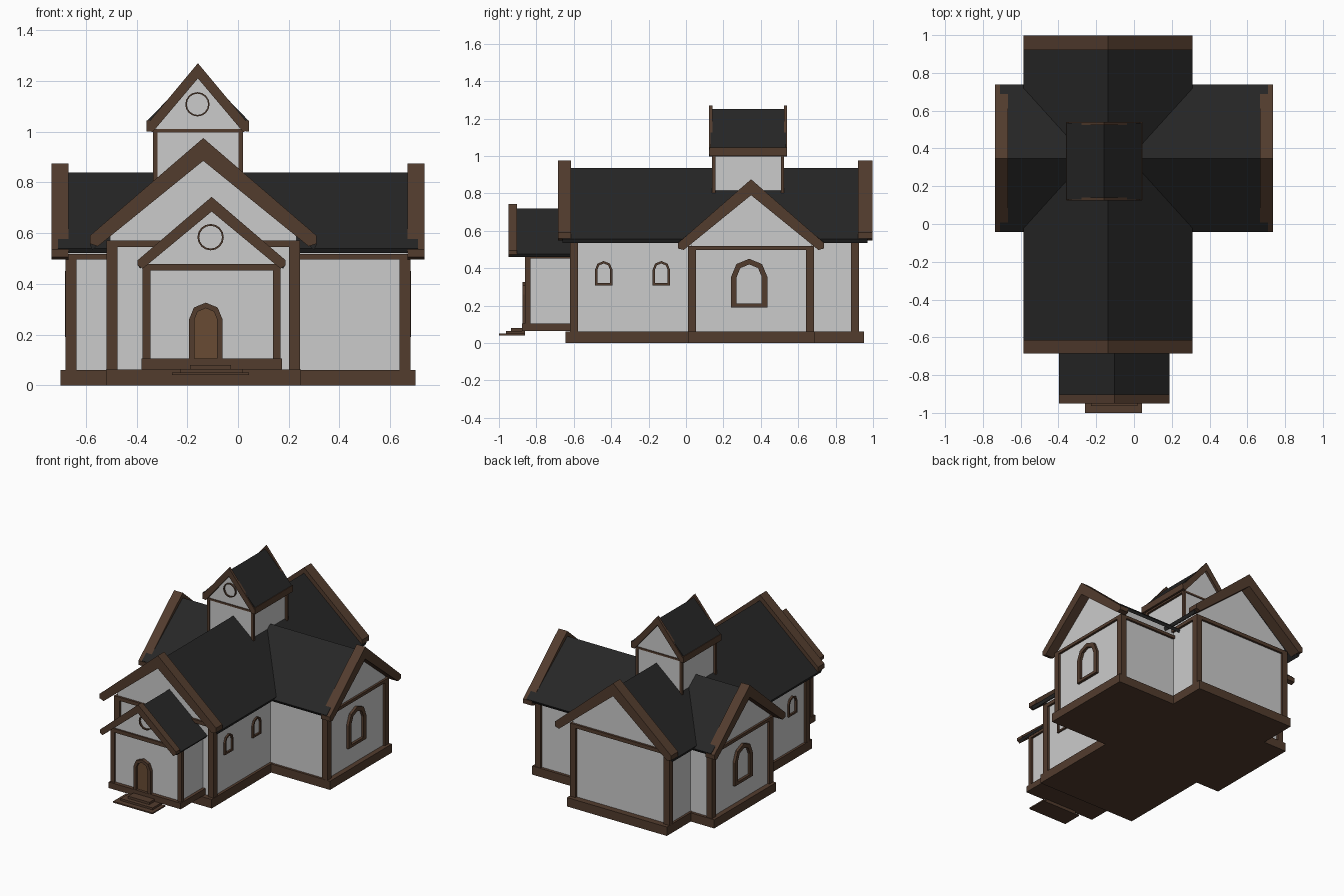
import bpy, bmesh
from math import pi, sin, cos

if "Cube" in bpy.data.objects:
    bpy.data.objects.remove(bpy.data.objects["Cube"])


def material(name, rgb):
    m = bpy.data.materials.new(name)
    m.diffuse_color = (*rgb, 1)
    m.use_nodes = True
    m.node_tree.nodes["Principled BSDF"].inputs["Base Color"].default_value = m.diffuse_color
    return m


WOOD = material("dark_wood", (0.085, 0.045, 0.027))
ROOF = material("slate", (0.019, 0.019, 0.019))
DOOR = material("door_wood", (0.14, 0.07, 0.034))


def finish(name, bm, mat):
    bmesh.ops.recalc_face_normals(bm, faces=bm.faces[:])
    me = bpy.data.meshes.new(name)
    bm.to_mesh(me)
    bm.free()
    if mat:
        me.materials.append(mat)
    ob = bpy.data.objects.new(name, me)
    bpy.context.collection.objects.link(ob)
    return ob


def point(axis, u, d, z):
    # profile coordinate u runs across the extrusion axis, d along it
    return (u, d, z) if axis == 'y' else (d, u, z)


def prism(name, prof, axis, a, b, mat=None):
    bm = bmesh.new()
    va = [bm.verts.new(point(axis, u, a, z)) for u, z in prof]
    vb = [bm.verts.new(point(axis, u, b, z)) for u, z in prof]
    bm.faces.new(va)
    bm.faces.new(vb[::-1])
    n = len(prof)
    for i in range(n):
        j = (i + 1) % n
        bm.faces.new((va[i], va[j], vb[j], vb[i]))
    return finish(name, bm, mat)


def ring(name, outer, inner, axis, a, b, mat=WOOD):
    bm = bmesh.new()
    loops = [[bm.verts.new(point(axis, u, d, z)) for u, z in p]
             for p, d in ((outer, a), (outer, b), (inner, b), (inner, a))]
    n = len(outer)
    for k in range(4):
        p, q = loops[k], loops[(k + 1) % 4]
        for i in range(n):
            j = (i + 1) % n
            bm.faces.new((p[i], p[j], q[j], q[i]))
    return finish(name, bm, mat)


def box(name, x0, x1, y0, y1, z0, z1, mat=WOOD):
    return prism(name, [(x0, z0), (x1, z0), (x1, z1), (x0, z1)], 'y', y0, y1, mat)


def arch(c, r, z0, top):
    s = top - r
    return [(c - r, z0), (c + r, z0)] + [
        (c + r * cos(i * pi / 4), s + r * sin(i * pi / 4)) for i in range(5)]


def circle(c, z, r, n=16):
    return [(c + r * cos(2 * pi * i / n), z + r * sin(2 * pi * i / n)) for i in range(n)]


def wing(name, axis, c, wall, z0, ends, ridge, eave, roof_ends, slab,
         barges, post, beam, barge_z, post_ends):
    """Gabled volume: walls, roof, corner posts, gable beams, bargeboards."""
    hw, half = wall, eave[0]
    slope = (ridge - eave[1]) / half
    top = ridge - slab * 0.6
    prism(name + "_walls", [(c - hw, z0), (c + hw, z0), (c + hw, top - slope * hw),
                            (c, top), (c - hw, top - slope * hw)], axis, *ends)
    prism(name + "_roof", [(c - half, eave[1]), (c, ridge), (c + half, eave[1]),
                           (c + half - 0.01, eave[1] - slab * 0.6), (c, ridge - slab),
                           (c - half + 0.01, eave[1] - slab * 0.6)], axis, *roof_ends, ROOF)
    # bargeboards: peak, tip, tip underside, inner apex
    peak, tip, low, inner = barge_z
    cut = (peak - inner) * 0.35
    right = [(half, tip), (half, tip - cut), (half - cut, low)]
    prof = [(c, peak)] + [(c + u, z) for u, z in right] + [(c, inner)]
    prof += [(c - u, z) for u, z in reversed(right)]
    for a, b in barges:
        prism(name + "_bargeboard", prof, axis, a, b, WOOD)
    # posts and beams on each gable end
    out = hw + 0.015
    for e, sgn in post_ends:
        a, b = sorted((e, e - sgn * post))
        for s in (-1, 1):
            u = sorted((c + s * out, c + s * (out - post)))
            prism(name + "_corner_post", [(u[0], z0), (u[1], z0), (u[1], beam[1]),
                                          (u[0], beam[1])], axis, a, b, WOOD)
        prism(name + "_gable_beam", [(c - out, beam[0]), (c + out, beam[0]),
                                     (c + out, beam[1]), (c - out, beam[1])], axis, a, b, WOOD)
    # plates along the tops of the side walls
    a, b = sorted(e for e in ends)
    for s in (-1, 1):
        u = sorted((c + s * out, c + s * (hw - 0.01)))
        prism(name + "_wall_plate", [(u[0], beam[0]), (u[1], beam[0]), (u[1], beam[1]),
                                     (u[0], beam[1])], axis, a, b, WOOD)


NX, TY, PX, BX = -0.137, 0.348, -0.104, -0.158   # centre lines

# Nave
wing("nave", 'y', NX, 0.367, 0.03, (-0.605, 0.91), 0.935, (0.447, 0.555), (-0.66, 0.97), 0.035,
     [(-0.685, -0.615), (0.92, 0.997)], 0.043, (0.545, 0.57),
     (0.975, 0.59, 0.548, 0.885), [(-0.62, -1), (0.925, 1)])
box("nave_plinth", -0.52, 0.248, -0.643, 0.953, 0, 0.062)

# Transept
wing("transept", 'x', TY, 0.322, 0.03, (-0.665, 0.665), 0.84, (0.39, 0.54), (-0.71, 0.71), 0.03,
     [(-0.735, -0.668), (0.668, 0.735)], 0.043, (0.497, 0.518),
     (0.875, 0.535, 0.497, 0.79), [(-0.68, -1), (0.68, 1)])
box("transept_plinth", -0.70, 0.70, 0.01, 0.69, 0, 0.06)

# Porch
wing("porch", 'y', PX, 0.257, 0.08, (-0.85, -0.59), 0.72, (0.292, 0.475), (-0.93, -0.59), 0.025,
     [(-0.95, -0.903)], 0.03, (0.452, 0.478),
     (0.743, 0.493, 0.46, 0.685), [(-0.862, -1)])
box("porch_plinth", -0.381, 0.173, -0.876, -0.6, 0.063, 0.105)

# Bell tower, with boards along its eaves
wing("tower", 'y', BX, 0.163, 0.72, (0.145, 0.52), 1.25, (0.2, 1.043), (0.13, 0.535), 0.025,
     [(0.124, 0.141), (0.524, 0.541)], 0.018, (0.997, 1.01),
     (1.27, 1.03, 0.998, 1.21), [(0.14, -1), (0.525, 1)])
for s in (-1, 1):
    u = sorted((BX + s * 0.202, BX + s * 0.188))
    box("tower_eave_board", *u, 0.126, 0.539, 1.0, 1.045)

# Steps
for x0, x1, y0, z0, z1 in ((-0.26, 0.043, -1.0, 0.041, 0.05),
                           (-0.228, 0.018, -0.963, 0.05, 0.064),
                           (-0.19, -0.027, -0.935, 0.064, 0.08)):
    box("step", x0, x1, y0, -0.86, z0, z1)

# Door
prism("door", arch(-0.127, 0.05, 0.105, 0.308), 'y', -0.858, -0.84, DOOR)
ring("door_frame", arch(-0.127, 0.066, 0.105, 0.326), arch(-0.127, 0.045, 0.105, 0.304),
     'y', -0.874, -0.845)

# Round windows
ring("porch_round_window", circle(-0.108, 0.584, 0.052), circle(-0.108, 0.584, 0.045),
     'y', -0.862, -0.845)
ring("tower_round_window", circle(-0.16, 1.108, 0.048), circle(-0.16, 1.108, 0.042),
     'y', 0.134, 0.15)

# Arched windows on both sides
for s in (-1, 1):
    ring("transept_window", arch(0.338, 0.097, 0.19, 0.45), arch(0.338, 0.067, 0.21, 0.42),
         'x', *sorted((s * 0.66, s * 0.683)))
    for y in (-0.44, -0.132):
        ring("nave_window", arch(y, 0.047, 0.308, 0.438), arch(y, 0.034, 0.32, 0.425),
             'x', *sorted((NX + s * 0.36, NX + s * 0.379)))
